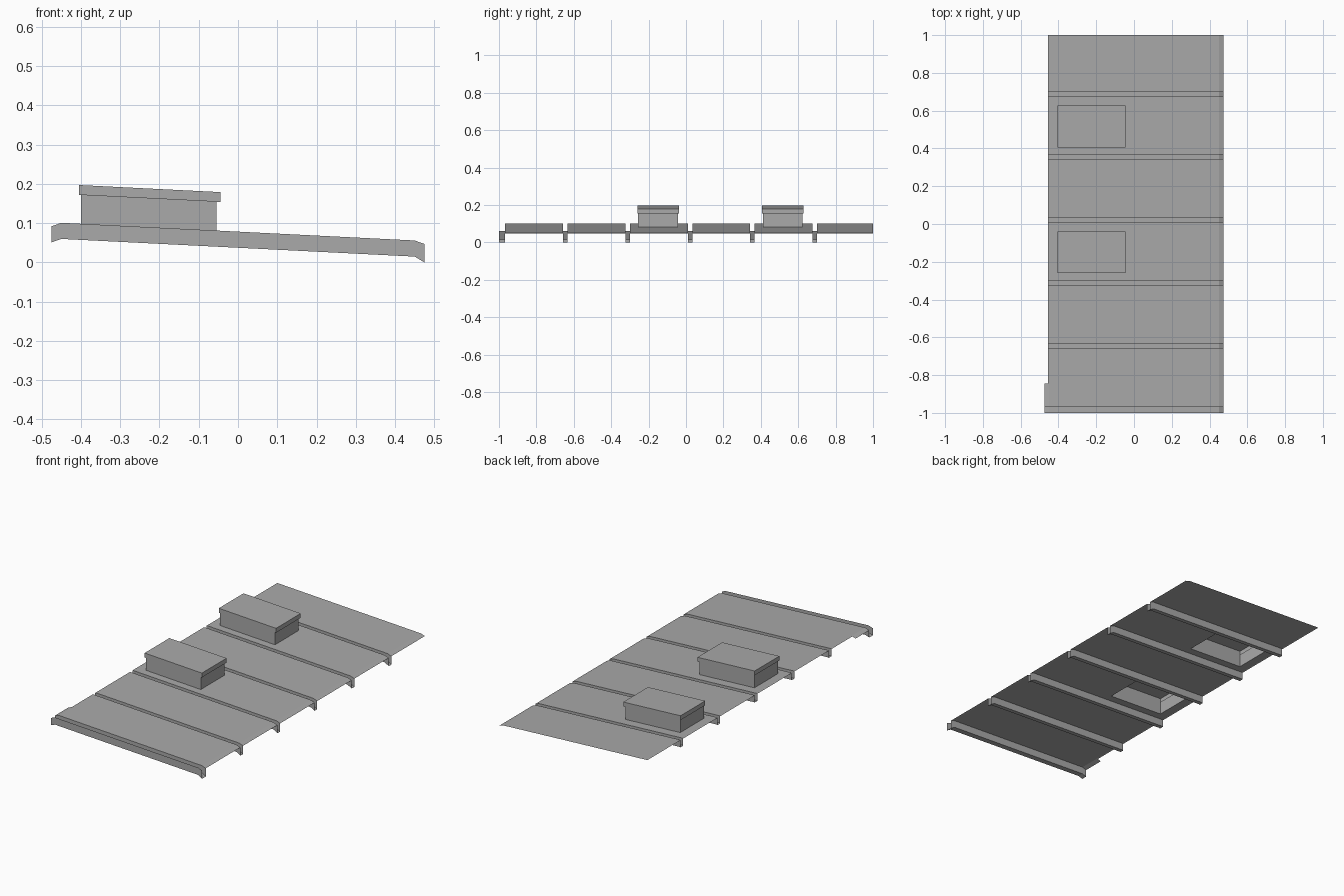
import bpy, bmesh

cube = bpy.data.objects.get("Cube")
if cube:
    bpy.data.objects.remove(cube)

grey = bpy.data.materials.new("roof grey")
grey.use_nodes = True
colour = (0.4, 0.4, 0.4, 1)
grey.diffuse_color = colour
grey.node_tree.nodes["Principled BSDF"].inputs["Base Color"].default_value = colour

SLOPE = -0.05
LEFT, BEND, RIGHT = -0.45, 0.45, 0.475
HOLE = (-0.4, -0.055)
HOLE_Y = 0.044      # gap from gutter edge to skylight
HOLE_DEPTH = 0.212


def roof_z(x):
    """Height of the roof skin, with drooping eaves."""
    z = 0.0785 + SLOPE * x
    if x < LEFT:
        z = 0.101 - (LEFT - x) * 0.35
    if x > BEND:
        z -= (x - BEND) * 0.3
    return z


def gutter_z(x):
    """Height of a gutter floor."""
    return roof_z(x) - 0.041 - max(0, x - BEND) * 0.25


def finish(name, bm, upward=True):
    bmesh.ops.remove_doubles(bm, verts=bm.verts, dist=0.0004)
    bmesh.ops.recalc_face_normals(bm, faces=bm.faces)
    if upward and sum(f.normal.z * f.calc_area() for f in bm.faces) < 0:
        bmesh.ops.reverse_faces(bm, faces=bm.faces)
    mesh = bpy.data.meshes.new(name)
    bm.to_mesh(mesh)
    bm.free()
    mesh.materials.append(grey)
    obj = bpy.data.objects.new(name, mesh)
    bpy.context.collection.objects.link(obj)
    return obj


def strip(bm, a, b):
    """Quads between two rows of points."""
    a, b = [bm.verts.new(p) for p in a], [bm.verts.new(p) for p in b]
    return [bm.faces.new((a[i], a[i + 1], b[i + 1], b[i])) for i in range(len(a) - 1)]


def row(xs, y, height):
    return [(x, y, height(x)) for x in xs]


def ring(x0, x1, y0, y1, height):
    """Closed rectangle following a sloping height."""
    pts = [(x0, y0), (x1, y0), (x1, y1), (x0, y1), (x0, y0)]
    return [(x, y, height(x)) for x, y in pts]


# Roof skin with gutters folded into it
gutters = [(-1, -0.968)] + [(-0.99 + 0.3332 * k, -0.966 + 0.3332 * k) for k in range(1, 6)]
xs = [-0.455, LEFT, *HOLE, BEND, RIGHT]
roof = bmesh.new()
for k, (y0, y1) in enumerate(gutters):
    gx = [-0.475, -0.465] + xs if k == 0 else xs
    strip(roof, row(gx, y0, gutter_z), row(gx, y1, gutter_z))
    for y in (y0, y1):
        strip(roof, row(gx, y, roof_z), row(gx, y, gutter_z))
    end = gutters[k + 1][0] if k < 5 else 1
    if k in (2, 4):
        ys = [y1, y1 + HOLE_Y, y1 + HOLE_Y + HOLE_DEPTH, end]
    else:
        ys = [y1, -0.845, end] if k == 0 else [y1, end]
    for j in range(len(ys) - 1):
        px = gx if k == 0 and j == 0 else xs
        faces = strip(roof, row(px, ys[j], roof_z), row(px, ys[j + 1], roof_z))
        if k in (2, 4) and j == 1:
            bmesh.ops.delete(roof, geom=[faces[2]], context="FACES_ONLY")
finish("roof_skin", roof)


# Skylights: hollow kerb with a two-pane lid
def lid_bottom(x):
    return 0.152 + SLOPE * x


def lid_top(x):
    return 0.177 + SLOPE * x


for side, k in (("front", 2), ("back", 4)):
    y0 = gutters[k][1] + HOLE_Y
    y1 = y0 + HOLE_DEPTH
    kerb = bmesh.new()
    strip(kerb, ring(*HOLE, y0, y1, roof_z), ring(*HOLE, y0, y1, lid_bottom))
    finish(side + "_skylight_kerb", kerb, False)

    lid = bmesh.new()
    outer = (HOLE[0] - 0.005, HOLE[1] + 0.01, y0 - 0.005, y1 + 0.005)
    strip(lid, ring(*HOLE, y0, y1, lid_bottom), ring(*outer, lid_bottom))
    strip(lid, ring(*outer, lid_bottom), ring(*outer, lid_top))
    split = [outer[0], -0.235, outer[1]]
    panes = strip(lid, row(split, outer[2], lid_top), row(split, outer[3], lid_top))
    bmesh.ops.inset_individual(lid, faces=panes, thickness=0.004, depth=-0.008)
    finish(side + "_skylight_lid", lid)
